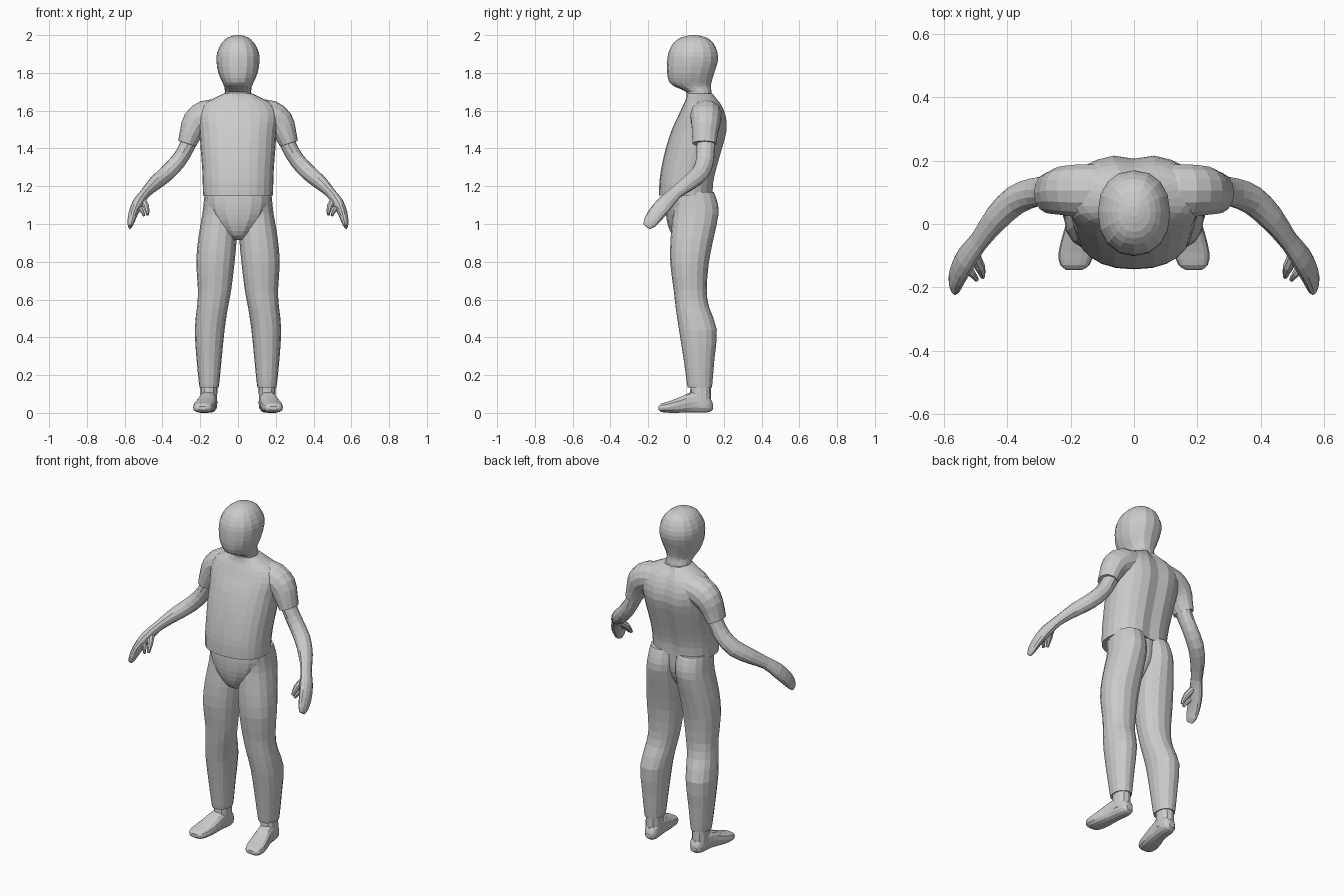
import bpy, bmesh, math
from mathutils import Vector


def smooth_rows(rows, sub):
    """Catmull-Rom interpolation between rows of numbers."""
    out = []
    for i in range(len(rows) - 1):
        p0, p1 = rows[max(i - 1, 0)], rows[i]
        p2, p3 = rows[i + 1], rows[min(i + 2, len(rows) - 1)]
        for k in range(sub):
            t = k / sub
            out.append([0.5 * (2 * b + (c - a) * t + (2 * a - 5 * b + 4 * c - d) * t * t
                               + (3 * b - a - 3 * c + d) * t ** 3)
                        for a, b, c, d in zip(p0, p1, p2, p3)])
    out.append(list(rows[-1]))
    return out


def skin(name, rings, mirror):
    """Join rings of points into a closed skin, optionally mirrored in x."""
    bm = bmesh.new()
    loops = [[bm.verts.new(p) for p in ring] for ring in rings]
    n = len(loops[0])
    for a, b in zip(loops, loops[1:]):
        for i in range(n):
            j = (i + 1) % n
            bm.faces.new((a[i], a[j], b[j], b[i]))
    bm.faces.new(loops[0])
    bm.faces.new(loops[-1])
    bmesh.ops.recalc_face_normals(bm, faces=bm.faces)
    me = bpy.data.meshes.new(name)
    bm.to_mesh(me)
    bm.free()
    ob = bpy.data.objects.new(name, me)
    bpy.context.collection.objects.link(ob)
    if mirror:
        ob.modifiers.new("mirror", 'MIRROR').use_mirror_merge = False
    return ob


def unit_ring(n, power):
    for i in range(n):
        a = 2 * math.pi * i / n
        c, s = math.cos(a), math.sin(a)
        yield (math.copysign(abs(c) ** (2 / power), c),
               math.copysign(abs(s) ** (2 / power), s))


def stack(name, rows, n=16, power=2.2, sub=2, mirror=False, along='z', groove=0):
    """Rows: position along the axis, centre x, half width, low and high edge."""
    rings = []
    for pos, cx, hw, lo, hi in smooth_rows(rows, sub):
        ring = []
        for c, s in unit_ring(n, power):
            x, d = cx + hw * c, (lo + hi) / 2 + (hi - lo) / 2 * s
            if s > 0.9 and abs(c) < 0.1:
                d -= groove
            ring.append((x, d, pos) if along == 'z' else (x, pos, d))
        rings.append(ring)
    return skin(name, rings, mirror)


def limb(name, rows, n=12, sub=2, wide=(0.2, 0.86, -0.5)):
    """Rows: x, y, z of the path, thin radius, wide radius. Mirrored."""
    rows = smooth_rows(rows, sub)
    pts = [Vector(r[:3]) for r in rows]
    rings = []
    for i, r in enumerate(rows):
        t = (pts[min(i + 1, len(pts) - 1)] - pts[max(i - 1, 0)]).normalized()
        u = t.cross(Vector(wide)).normalized()
        v = u.cross(t)
        rings.append([pts[i] + u * r[3] * c + v * r[4] * s for c, s in unit_ring(n, 2)])
    return skin(name, rings, True)


# Head and neck
stack("head", [
    (1.66, 0, .072, .005, .14), (1.70, 0, .070, 0, .135), (1.725, 0, .072, -.055, .132),
    (1.75, 0, .083, -.088, .135), (1.80, 0, .104, -.10, .15), (1.86, 0, .114, -.10, .168),
    (1.91, 0, .110, -.092, .166), (1.96, 0, .085, -.065, .143),
    (1.988, 0, .052, -.025, .105), (2.0, 0, .015, .025, .055)])

# Shirt body
stack("shirt", [
    (1.15, 0, .185, -.143, .145), (1.22, 0, .187, -.141, .148), (1.30, 0, .19, -.13, .166),
    (1.40, 0, .198, -.107, .195), (1.50, 0, .205, -.075, .22), (1.575, 0, .215, -.04, .213),
    (1.63, 0, .19, -.015, .19), (1.662, 0, .135, 0, .165), (1.69, 0, .077, .005, .143)],
    n=24, power=2.3, groove=.014)

# Shoulders and sleeves
limb("sleeve", [
    (.10, .105, 1.585, .075, .085), (.17, .105, 1.57, .085, .085),
    (.222, .105, 1.535, .076, .078), (.25, .10, 1.48, .06, .07),
    (.27, .098, 1.425, .049, .064)], n=14, wide=(0, 1, 0))

# Arms and hands
limb("arm", [
    (.235, .11, 1.50, .045, .05), (.27, .105, 1.41, .041, .049), (.315, .10, 1.335, .042, .047),
    (.375, .075, 1.27, .043, .048), (.435, .018, 1.22, .038, .044), (.49, -.055, 1.165, .027, .036),
    (.53, -.11, 1.11, .030, .044), (.557, -.16, 1.05, .024, .044),
    (.567, -.193, 1.005, .017, .035), (.57, -.208, .985, .008, .02)])

# Thumb and bent finger
limb("thumb", [(.51, -.09, 1.13, .02, .02), (.487, -.135, 1.095, .017, .018),
               (.478, -.165, 1.05, .008, .010)], n=8)
limb("finger", [(.535, -.13, 1.09, .016, .018), (.512, -.155, 1.075, .012, .014),
                (.497, -.175, 1.045, .007, .009)], n=8)

# Trousers: hips, then both legs
stack("hips", [
    (.915, 0, .025, -.035, .03), (.94, 0, .055, -.072, .06), (.99, 0, .105, -.095, .10),
    (1.05, 0, .15, -.106, .125), (1.11, 0, .17, -.108, .13), (1.17, 0, .172, -.105, .13)])
stack("trouser_leg", [
    (.135, .153, .050, .01, .137), (.15, .153, .053, .006, .139), (.28, .153, .066, -.012, .15),
    (.44, .150, .079, -.037, .163), (.56, .135, .082, -.055, .122), (.65, .124, .088, -.065, .11),
    (.79, .120, .101, -.083, .12), (.92, .109, .102, -.082, .145), (1.05, .096, .093, -.07, .172),
    (1.12, .091, .090, -.07, .165), (1.17, .088, .088, -.07, .147)], mirror=True)

# Ankles and shoes
stack("ankle", [(.04, .155, .045, .01, .13), (.09, .154, .044, .02, .133),
                (.16, .153, .044, .025, .13)], n=12, mirror=True)
stack("shoe", [
    (-.145, .188, .025, .015, .035), (-.13, .187, .046, .004, .05), (-.09, .182, .056, 0, .062),
    (-.03, .171, .053, 0, .085), (.03, .160, .046, .002, .112), (.09, .153, .044, 0, .11),
    (.125, .15, .036, .004, .085), (.142, .15, .018, .018, .05)],
    n=14, power=2.6, mirror=True, along='y')
